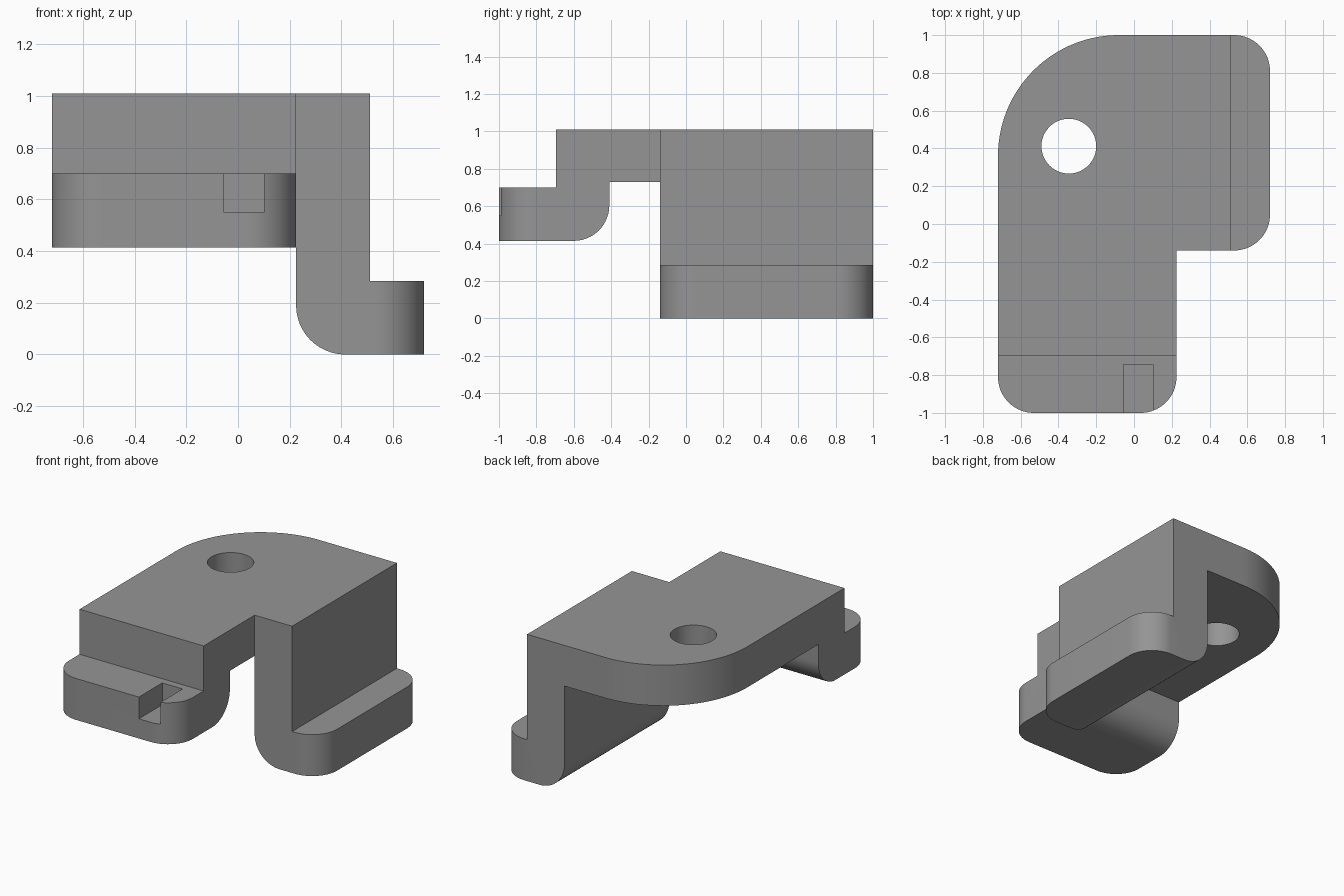
import bpy
import bmesh
import math
from mathutils import Vector

if "Cube" in bpy.data.objects:
    bpy.data.objects.remove(bpy.data.objects["Cube"])

grey = bpy.data.materials.new("plain grey")
grey.diffuse_color = (0.30, 0.30, 0.30, 1)
grey.use_nodes = True
grey.node_tree.nodes["Principled BSDF"].inputs["Base Color"].default_value = grey.diffuse_color


def arc(cx, cy, r, a0, a1, n=16):
    """Points along an arc, angles in degrees."""
    angles = [math.radians(a0 + (a1 - a0) * i / n) for i in range(n + 1)]
    return [(cx + r * math.cos(a), cy + r * math.sin(a)) for a in angles]


def prism(name, pts, axis, lo, hi):
    """Extrude a 2D outline along x, y or z."""
    place = {"x": lambda p: (lo, p[0], p[1]),
             "y": lambda p: (p[0], lo, p[1]),
             "z": lambda p: (p[0], p[1], lo)}[axis]
    shift = Vector([(hi - lo) if a == axis else 0 for a in "xyz"])
    bm = bmesh.new()
    face = bm.faces.new([bm.verts.new(place(p)) for p in pts])
    new = bmesh.ops.extrude_face_region(bm, geom=[face])["geom"]
    bmesh.ops.translate(bm, vec=shift,
                        verts=[g for g in new if isinstance(g, bmesh.types.BMVert)])
    bmesh.ops.recalc_face_normals(bm, faces=bm.faces[:])
    mesh = bpy.data.meshes.new(name)
    bm.to_mesh(mesh)
    bm.free()
    mesh.materials.append(grey)
    obj = bpy.data.objects.new(name, mesh)
    bpy.context.collection.objects.link(obj)
    return obj


def box(name, x0, x1, y0, y1, z0, z1):
    return prism(name, [(x0, y0), (x1, y0), (x1, y1), (x0, y1)], "z", z0, z1)


# Plan outline of the whole bracket
R = 0.19
plan = (arc(-0.72 + R, -1 + R, R, 180, 270) + arc(0.225 - R, -1 + R, R, 270, 360)
        + [(0.225, -0.14)]
        + arc(0.72 - R, -0.14 + R, R, 270, 360) + arc(0.72 - R, 1 - R, R, 0, 90)
        + arc(-0.08, 0.36, 0.64, 90, 180, 40))
bracket = prism("bracket", plan, "z", 0, 1.01)

# Space left of the side leg, with its rounded lower edge
side_gap = ([(-1, -0.2), (0.225 + R, -0.2)] + arc(0.225 + R, R, R, 270, 180)
            + [(0.225, 0.73), (-1, 0.73)])
# Space behind and below the front leg, with its rounded lower edge
front_gap = ([(-1.2, -0.3), (-0.2, -0.3), (-0.2, 0.73), (-0.41, 0.73)]
             + arc(-0.41 - R, 0.415 + R, R, 0, -90) + [(-1.2, 0.415)])

cutters = [
    prism("side_gap_cutter", side_gap, "y", -0.3, 1.2),
    prism("front_gap_cutter", front_gap, "x", -1, 0.4),
    box("front_foot_step_cutter", -1, 0.4, -1.2, -0.695, 0.70, 1.3),
    box("side_foot_step_cutter", 0.51, 1, -0.5, 1.2, 0.285, 1.3),
    box("notch_cutter", -0.055, 0.10, -1.2, -0.745, 0.55, 0.9),
    prism("hole_cutter", arc(-0.345, 0.412, 0.145, 0, 352.5, 47), "z", 0.5, 1.3),
]

# Carve the bracket
bpy.context.view_layer.objects.active = bracket
bracket.select_set(True)
for cutter in cutters:
    cutter.hide_render = True
    mod = bracket.modifiers.new(cutter.name, "BOOLEAN")
    mod.operation = "DIFFERENCE"
    mod.solver = "EXACT"
    mod.object = cutter
    bpy.ops.object.modifier_apply(modifier=mod.name)
for cutter in cutters:
    bpy.data.objects.remove(cutter)

bpy.ops.object.shade_smooth_by_angle(angle=math.radians(30))
